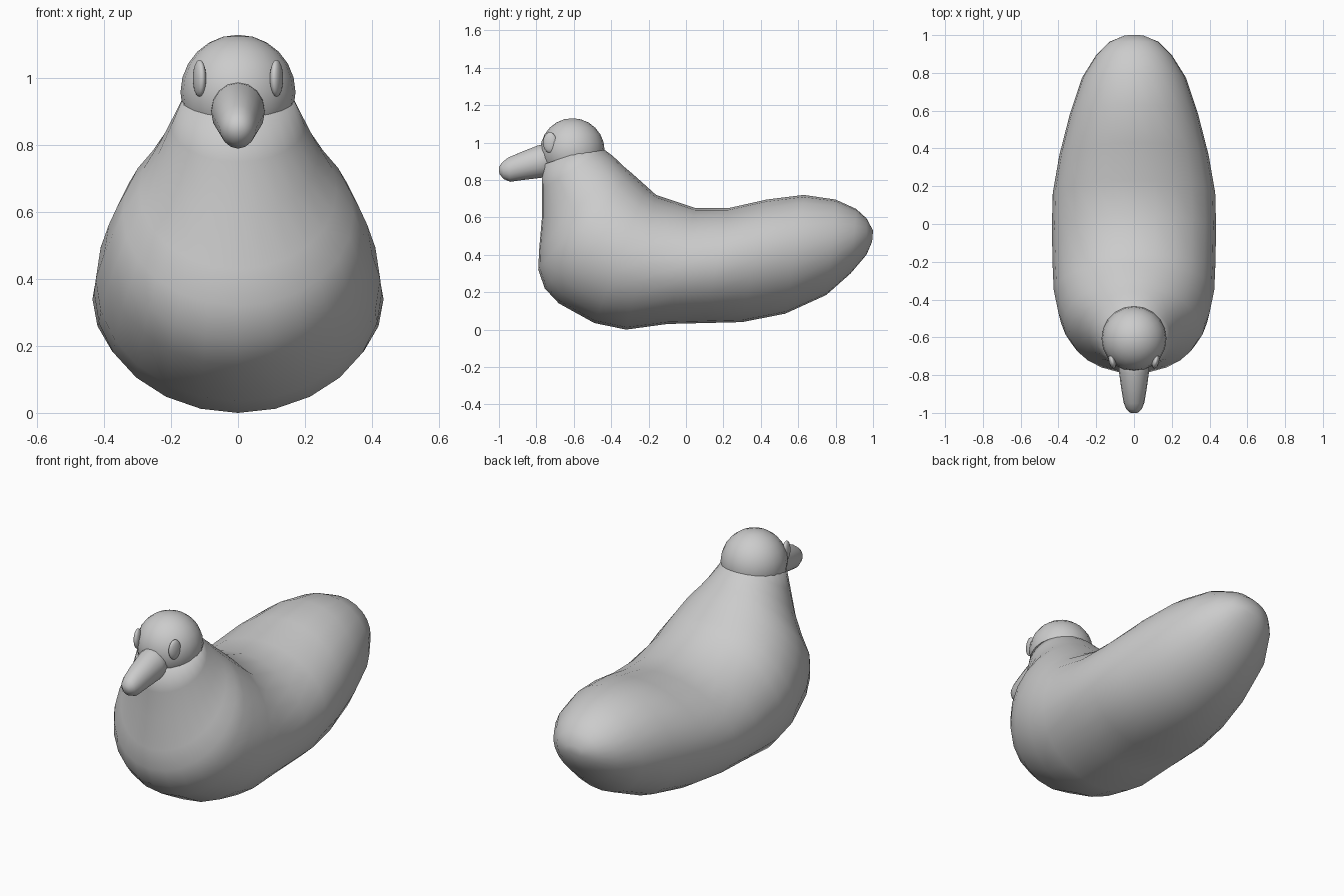
import bpy, bmesh, math
from mathutils import Vector, Matrix

if "Cube" in bpy.data.objects:
    bpy.data.objects.remove(bpy.data.objects["Cube"])


def add_object(name, bm):
    bmesh.ops.recalc_face_normals(bm, faces=bm.faces)
    for f in bm.faces:
        f.smooth = True
    mesh = bpy.data.meshes.new(name)
    bm.to_mesh(mesh)
    bm.free()
    obj = bpy.data.objects.new(name, mesh)
    bpy.context.collection.objects.link(obj)
    return obj


def loft(name, sections, sides):
    """Each section: top (y, z), bottom (y, z), half width; drawn as an ellipse."""
    bm = bmesh.new()
    rings = []
    for ty, tz, by, bz, w in sections:
        top, bot = Vector((0, ty, tz)), Vector((0, by, bz))
        mid, half = (top + bot) / 2, (top - bot) / 2
        ring = []
        for i in range(sides):
            a = 2 * math.pi * i / sides
            ring.append(bm.verts.new(mid + half * math.cos(a) + Vector((w * math.sin(a), 0, 0))))
        rings.append(ring)
    for r, s in zip(rings, rings[1:]):
        for i in range(sides):
            j = (i + 1) % sides
            bm.faces.new((r[i], r[j], s[j], s[i]))
    bm.faces.new(rings[0])
    bm.faces.new(rings[-1])
    return add_object(name, bm)


def ellipsoid(name, center, radii, turn=0):
    bm = bmesh.new()
    m = Matrix.Translation(center) @ Matrix.Rotation(turn, 4, 'Z') @ Matrix.Diagonal((*radii, 1))
    bmesh.ops.create_uvsphere(bm, u_segments=20, v_segments=12, radius=1, matrix=m)
    return add_object(name, bm)


# Body: sections run from the tail forward, then fan upward into the neck
loft("body", [
    (1.0, 0.53, 0.995, 0.47, 0.05),
    (0.965, 0.595, 0.965, 0.40, 0.13),
    (0.91, 0.645, 0.88, 0.30, 0.20),
    (0.80, 0.695, 0.75, 0.185, 0.275),
    (0.63, 0.72, 0.53, 0.085, 0.34),
    (0.43, 0.695, 0.30, 0.04, 0.395),
    (0.23, 0.65, 0.10, 0.035, 0.43),
    (0.05, 0.65, -0.10, 0.03, 0.435),
    (-0.16, 0.72, -0.32, 0.0, 0.43),
    (-0.21, 0.765, -0.49, 0.035, 0.425),
    (-0.26, 0.81, -0.68, 0.14, 0.40),
    (-0.30, 0.845, -0.755, 0.22, 0.375),
    (-0.33, 0.87, -0.79, 0.32, 0.345),
    (-0.36, 0.90, -0.785, 0.43, 0.295),
    (-0.40, 0.935, -0.77, 0.60, 0.24),
    (-0.44, 0.965, -0.77, 0.75, 0.20),
    (-0.465, 0.985, -0.77, 0.88, 0.168),
], 24)

# Head
ellipsoid("head", (0, -0.607, 0.958), (0.172, 0.172, 0.172))

# Bill: tapers forward and slightly down
loft("bill", [
    (-0.68, 1.0, -0.68, 0.83, 0.08),
    (-0.79, 0.985, -0.77, 0.812, 0.08),
    (-0.88, 0.95, -0.87, 0.80, 0.067),
    (-0.95, 0.92, -0.94, 0.79, 0.055),
    (-0.982, 0.895, -0.975, 0.805, 0.042),
    (-1.0, 0.87, -0.998, 0.832, 0.02),
], 16)

# Eyes
for side, label in ((1, "left"), (-1, "right")):
    ellipsoid("eye_" + label, (side * 0.115, -0.728, 1.0), (0.018, 0.038, 0.055), -side * math.radians(15))
